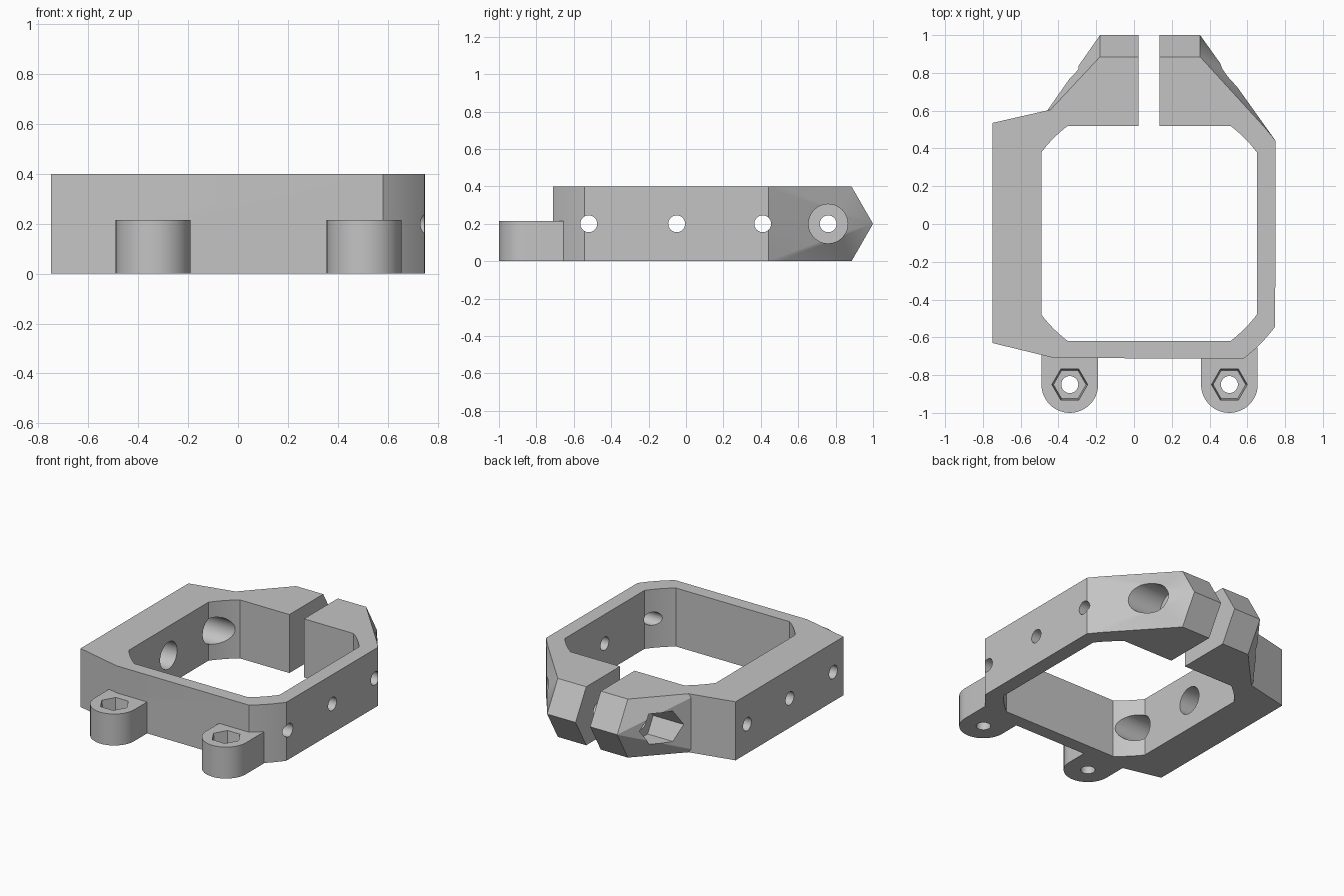
import bpy, bmesh
from math import cos, sin, radians
from mathutils import Matrix, Vector

cube = bpy.data.objects.get("Cube")
if cube:
    bpy.data.objects.remove(cube, do_unlink=True)

grey = bpy.data.materials.new("plain grey")
grey.use_nodes = True
colour = (0.55, 0.55, 0.55, 1)
grey.diffuse_color = colour
grey.node_tree.nodes["Principled BSDF"].inputs["Base Color"].default_value = colour

H, MID = 0.4, 0.2            # frame height and mid height
CX, CY = 0.08, -0.05         # centre of the opening
OUTER, INNER, HALF = 0.83, 0.714, 0.57


def finish(bm, name):
    bmesh.ops.recalc_face_normals(bm, faces=bm.faces)
    mesh = bpy.data.meshes.new(name)
    bm.to_mesh(mesh)
    bm.free()
    mesh.materials.append(grey)
    obj = bpy.data.objects.new(name, mesh)
    bpy.context.collection.objects.link(obj)
    return obj


def arc(radius, start, end, steps=10):
    angles = [radians(start + (end - start) * i / steps) for i in range(steps + 1)]
    return [(CX + radius * cos(a), CY + radius * sin(a)) for a in angles]


def prism(name, outline, z0, z1):
    bm = bmesh.new()
    face = bm.faces.new([bm.verts.new((x, y, z0)) for x, y in outline])
    new = bmesh.ops.extrude_face_region(bm, geom=[face])["geom"]
    bmesh.ops.translate(bm, vec=(0, 0, z1 - z0),
                        verts=[v for v in new if isinstance(v, bmesh.types.BMVert)])
    return finish(bm, name)


def box(name, x0, x1, y0, y1, z0, z1):
    return prism(name, [(x0, y0), (x1, y0), (x1, y1), (x0, y1)], z0, z1)


def rod(name, start, end, radius, sides=32, end_radius=None):
    start, end = Vector(start), Vector(end)
    axis = end - start
    # Keep hexagon corners pointing sideways on upright rods and along y on level ones
    turn = Matrix.Identity(4) if abs(axis.z) > 0.001 else (
        Matrix.Rotation(radians(90), 4, "Y") @ Matrix.Rotation(radians(90), 4, "Z"))
    bm = bmesh.new()
    bmesh.ops.create_cone(bm, cap_ends=True, segments=sides, radius1=radius,
                          radius2=end_radius or radius, depth=axis.length,
                          matrix=Matrix.Translation((start + end) / 2) @ turn
                          @ Matrix.Rotation(radians(90 if sides == 6 and FLIP else 0), 4, "Z"))
    return finish(bm, name)


FLIP = False


def combine(target, other, operation):
    mod = target.modifiers.new("cut", "BOOLEAN")
    mod.operation, mod.solver, mod.object = operation, "EXACT", other
    bpy.context.view_layer.objects.active = target
    bpy.ops.object.modifier_apply(modifier=mod.name)
    bpy.data.objects.remove(other, do_unlink=True)


# Frame with a thick tapered right wall and one rounded front corner
frame = prism("clamp_frame",
              [(-0.75, -0.63), (-0.42, -0.71)] + arc(OUTER, -52.9, -36.5)
              + [(0.75, 0.44), (0.3, 0.7), (-0.42, 0.61), (-0.75, 0.535)], 0, H)

# Wedge-ended clamp jaws, hulled onto the frame's round
bm = bmesh.new()
for x, y in arc(OUTER, 36.2, 134, 16):
    for z in (0, H):
        bm.verts.new((x, y, z))
for x in (-0.18, 0.35):
    for y, z in ((0.885, 0), (0.885, H), (1, MID)):
        bm.verts.new((x, y, z))
hull = bmesh.ops.convex_hull(bm, input=bm.verts)
bmesh.ops.delete(bm, geom=list({v for v in hull["geom_interior"]
                                if isinstance(v, bmesh.types.BMVert)}), context="VERTS")
combine(frame, finish(bm, "clamp_jaws"), "UNION")

# Mounting lugs
LUGS, LUG_Y, LUG_H = (-0.34, 0.505), -0.85, 0.215
for x in LUGS:
    r = 0.15
    ends = [(x + r * cos(radians(180 + 7.5 * i)), LUG_Y + r * sin(radians(180 + 7.5 * i)))
            for i in range(25)]
    combine(frame, prism("lug", ends + [(x + r, -0.655), (x - r, -0.655)], 0, LUG_H), "UNION")

# Opening: a square with its corners rounded by a circle
opening = []
for quarter in (0, 90, 180, 270):
    opening += arc(INNER, quarter + 37.03, quarter + 52.97, 8)
combine(frame, prism("opening", opening, -0.1, H + 0.1), "DIFFERENCE")

# Slit between the jaws
combine(frame, box("slit", 0.025, 0.135, 0.4, 1.1, -0.1, H + 0.1), "DIFFERENCE")

# Lug bolt holes and hexagonal pockets (corners along x)
FLIP = True
for x in LUGS:
    combine(frame, rod("lug_hole", (x, LUG_Y, -0.1), (x, LUG_Y, 0.3), 0.045), "DIFFERENCE")
    combine(frame, rod("lug_pocket", (x, LUG_Y, 0.135), (x, LUG_Y, LUG_H + 0.01),
                       0.086, 6, 0.096), "DIFFERENCE")

# Cross holes through both walls, counterbored inside the thick wall
for y in (-0.52, -0.05, 0.41):
    combine(frame, rod("wall_hole", (-0.9, y, MID), (0.9, y, MID), 0.045), "DIFFERENCE")
    combine(frame, rod("counterbore", (-0.62, y, MID), (-0.3, y, MID), 0.092), "DIFFERENCE")

# Clamp screw hole, screw head recess and nut pocket
JAW_Y = 0.76
combine(frame, rod("screw_hole", (-0.7, JAW_Y, MID), (0.9, JAW_Y, MID), 0.045), "DIFFERENCE")
combine(frame, rod("head_recess", (0.34, JAW_Y, MID), (0.9, JAW_Y, MID), 0.105), "DIFFERENCE")
combine(frame, rod("nut_pocket", (-0.7, JAW_Y, MID), (-0.2, JAW_Y, MID), 0.12, 6), "DIFFERENCE")

# Smooth rounds, sharp edges
bpy.ops.object.select_all(action="DESELECT")
frame.select_set(True)
bpy.context.view_layer.objects.active = frame
bpy.ops.object.shade_smooth_by_angle(angle=radians(20))
